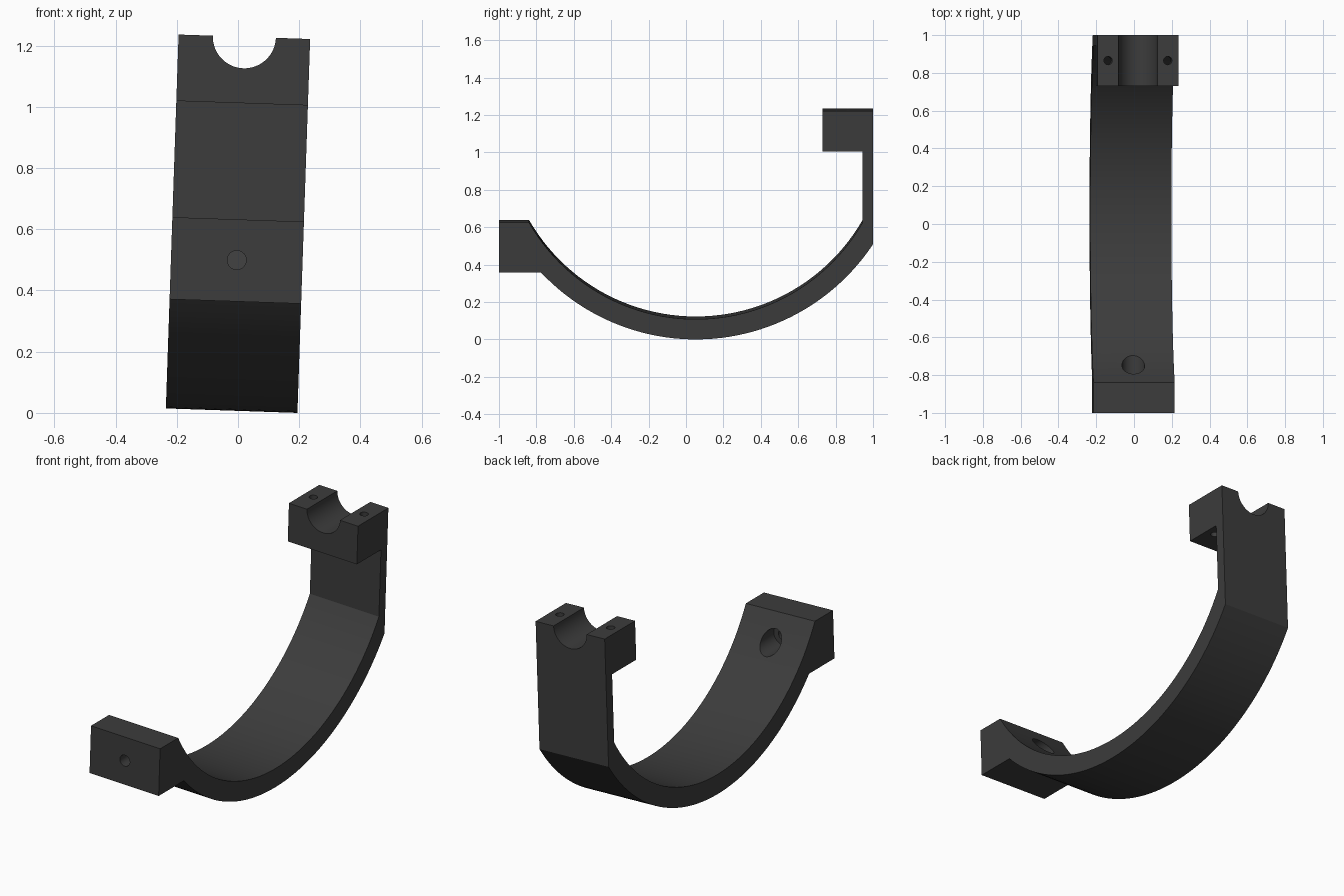
import bpy, bmesh, math
from mathutils import Matrix

if "Cube" in bpy.data.objects:
    bpy.data.objects.remove(bpy.data.objects["Cube"])

HALF_W = 0.215               # half width of the bracket
TOP = 1.222                  # height before tilting
CY, CZ = 0.0525, 1.136       # centre of the curved strap
R_OUT, R_IN = 1.136, 1.028
TILT = math.radians(1.95)
SEGS = 48


def on_circle(r, z, side):
    """y where the circle of radius r reaches height z."""
    return CY + side * math.sqrt(r * r - (z - CZ) ** 2)


def arc(r, start, end):
    """Points along a circle between two (y, z) end points."""
    a0 = math.atan2(start[1] - CZ, start[0] - CY)
    a1 = math.atan2(end[1] - CZ, end[0] - CY)
    return [(CY + r * math.cos(a0 + (a1 - a0) * i / SEGS),
             CZ + r * math.sin(a0 + (a1 - a0) * i / SEGS)) for i in range(SEGS + 1)]


# Side profile: front block, curved strap, upright and saddle block
back_z = CZ - math.sqrt(R_OUT ** 2 - (1 - CY) ** 2)
outer = arc(R_OUT, (on_circle(R_OUT, 0.357, -1), 0.357), (1.0, back_z))
inner = arc(R_IN, (on_circle(R_IN, 0.625, 1), 0.625), (on_circle(R_IN, 0.625, -1), 0.625))
wall_y = inner[0][0]
profile = ([(-1, 0.625), (-1, 0.357)] + outer
           + [(1, TOP), (0.73, TOP), (0.73, 1.005), (wall_y, 1.005)] + inner)

bm = bmesh.new()
face = bm.faces.new([bm.verts.new((-HALF_W, y, z)) for y, z in profile])
ext = bmesh.ops.extrude_face_region(bm, geom=[face])
bmesh.ops.translate(bm, vec=(2 * HALF_W, 0, 0),
                    verts=[v for v in ext["geom"] if isinstance(v, bmesh.types.BMVert)])
bmesh.ops.recalc_face_normals(bm, faces=bm.faces)
mesh = bpy.data.meshes.new("bracket")
bm.to_mesh(mesh)
bm.free()
bracket = bpy.data.objects.new("bracket", mesh)
bpy.context.collection.objects.link(bracket)
bpy.context.view_layer.objects.active = bracket
bracket.select_set(True)


def drill(radius, depth, location, along_y, sides=32):
    """Cut a round hole through the bracket."""
    bpy.ops.mesh.primitive_cylinder_add(
        vertices=sides, radius=radius, depth=depth, location=location,
        rotation=(math.pi / 2 if along_y else 0, 0, 0))
    cutter = bpy.context.object
    cutter.name = "hole_cutter"
    cutter.hide_render = True
    mod = bracket.modifiers.new("hole", 'BOOLEAN')
    mod.operation = 'DIFFERENCE'
    mod.solver = 'EXACT'
    mod.object = cutter
    bpy.context.view_layer.objects.active = bracket
    bpy.ops.object.modifier_apply(modifier=mod.name)
    bpy.data.objects.remove(cutter)


# Half-round saddle and the two screw holes beside it
drill(0.103, 0.6, (0, 0.865, TOP), True, 64)
for side in (-1, 1):
    drill(0.022, 0.5, (side * 0.158, 0.865, 1.12), False)

# Bolt hole in the front block with a counterbore from the inside
drill(0.031, 0.6, (0, -0.9, 0.492), True)
drill(0.06, 0.36, (0, -0.68, 0.492), True, 48)

# Slight sideways tilt, resting on the ground and centred
bracket.data.transform(Matrix.Rotation(TILT, 4, 'Y'))
xs = [v.co.x for v in bracket.data.vertices]
zs = [v.co.z for v in bracket.data.vertices]
bracket.data.transform(Matrix.Translation((-(min(xs) + max(xs)) / 2, 0, -min(zs))))

mat = bpy.data.materials.new("dark_grey")
mat.diffuse_color = (0.045, 0.045, 0.045, 1)
mat.use_nodes = True
mat.node_tree.nodes["Principled BSDF"].inputs["Base Color"].default_value = mat.diffuse_color
bracket.data.materials.clear()
bracket.data.materials.append(mat)

bpy.ops.object.select_all(action='DESELECT')
bracket.select_set(True)
bpy.context.view_layer.objects.active = bracket
bpy.ops.object.shade_smooth_by_angle(angle=math.radians(20))
